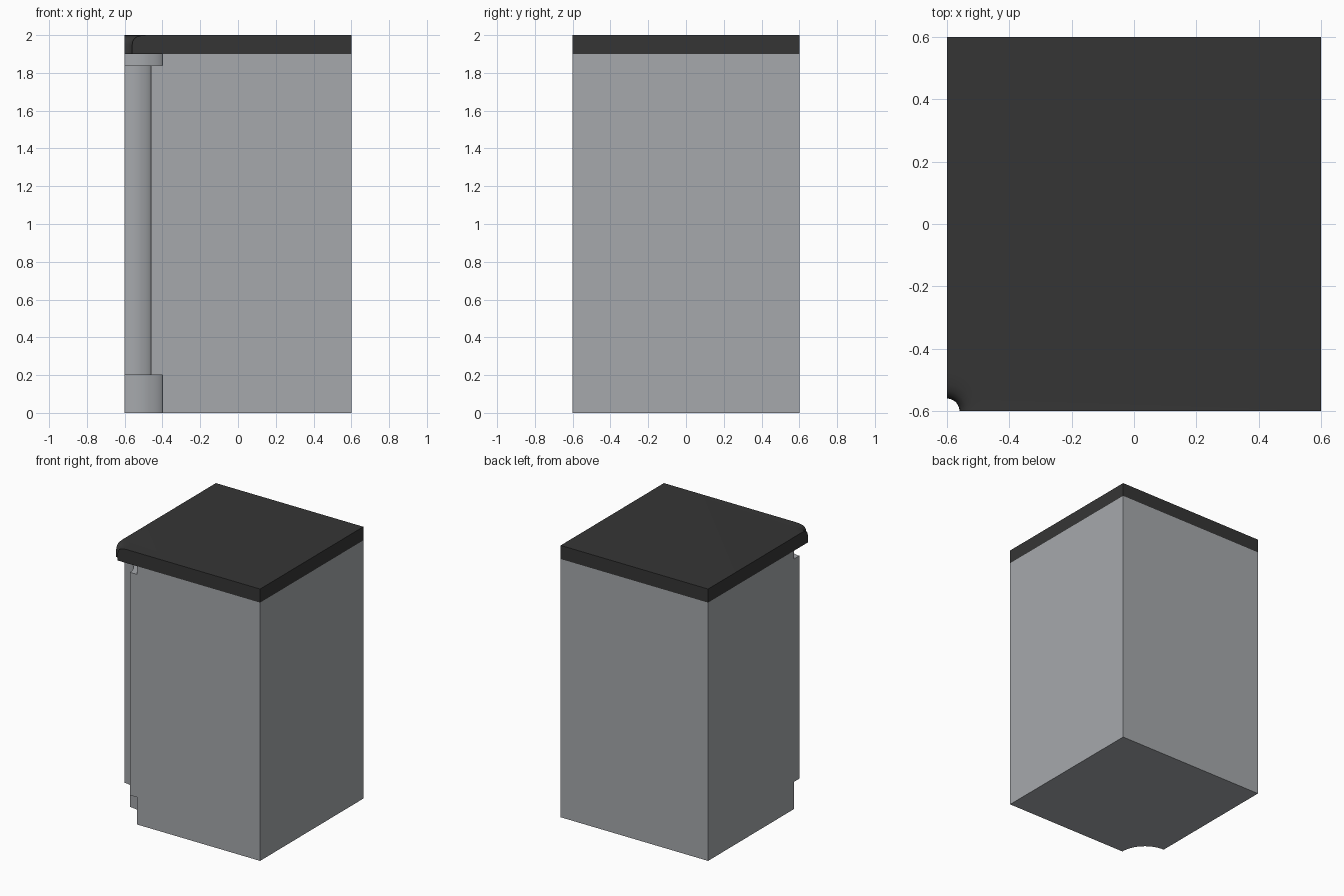
import bpy, bmesh, math

if "Cube" in bpy.data.objects:
    bpy.data.objects.remove(bpy.data.objects["Cube"])

H = 0.6      # half width of the square plan
SEG = 16     # segments around the quarter-round recess


def material(name, rgb):
    m = bpy.data.materials.new(name)
    m.diffuse_color = (*rgb, 1)
    m.use_nodes = True
    m.node_tree.nodes["Principled BSDF"].inputs["Base Color"].default_value = m.diffuse_color
    return m


def notched_block(name, profile, mat):
    """Square block whose front-left corner is hollowed by a turned profile of (radius, z)."""
    bm = bmesh.new()
    rings = []
    for r, z in profile:
        ring = []
        for i in range(SEG + 1):
            a = math.pi / 2 * i / SEG
            ring.append(bm.verts.new((-H + r * math.cos(a), -H + r * math.sin(a), z)))
        rings.append(ring)
    z0, z1 = profile[0][1], profile[-1][1]
    corners = [(H, -H), (H, H), (-H, H)]
    lo = [bm.verts.new((x, y, z0)) for x, y in corners]
    hi = [bm.verts.new((x, y, z1)) for x, y in corners]
    # curved recess
    for a, b in zip(rings, rings[1:]):
        for i in range(SEG):
            bm.faces.new((a[i], a[i + 1], b[i + 1], b[i])).smooth = True
    # outer walls
    bm.faces.new([r[0] for r in rings] + [hi[0], lo[0]])
    bm.faces.new([r[-1] for r in rings] + [hi[2], lo[2]])
    for i in range(2):
        bm.faces.new((lo[i], lo[i + 1], hi[i + 1], hi[i]))
    # caps
    bm.faces.new(rings[0][::-1] + lo)
    bm.faces.new(rings[-1][::-1] + hi)
    bmesh.ops.recalc_face_normals(bm, faces=bm.faces)
    me = bpy.data.meshes.new(name)
    bm.to_mesh(me)
    bm.free()
    me.materials.append(mat)
    ob = bpy.data.objects.new(name, me)
    bpy.context.collection.objects.link(ob)
    bpy.context.view_layer.objects.active = ob
    ob.select_set(True)
    bpy.ops.object.shade_smooth_by_angle(angle=math.radians(35))
    ob.select_set(False)
    return ob


grey = material("light_grey", (0.38, 0.395, 0.415))
dark = material("dark_grey", (0.036, 0.036, 0.036))

# body with stepped corner recess
notched_block("body", [(0.2, 0), (0.2, 0.2), (0.14, 0.2), (0.14, 1.84),
                       (0.2, 1.84), (0.2, 1.9)], grey)

# worktop slab with a rolled upper edge at the recess
notched_block("worktop", [(0.04, 1.9), (0.04, 1.95), (0.043, 1.967), (0.051, 1.981),
                          (0.064, 1.991), (0.085, 1.997), (0.12, 2.0)], dark)
